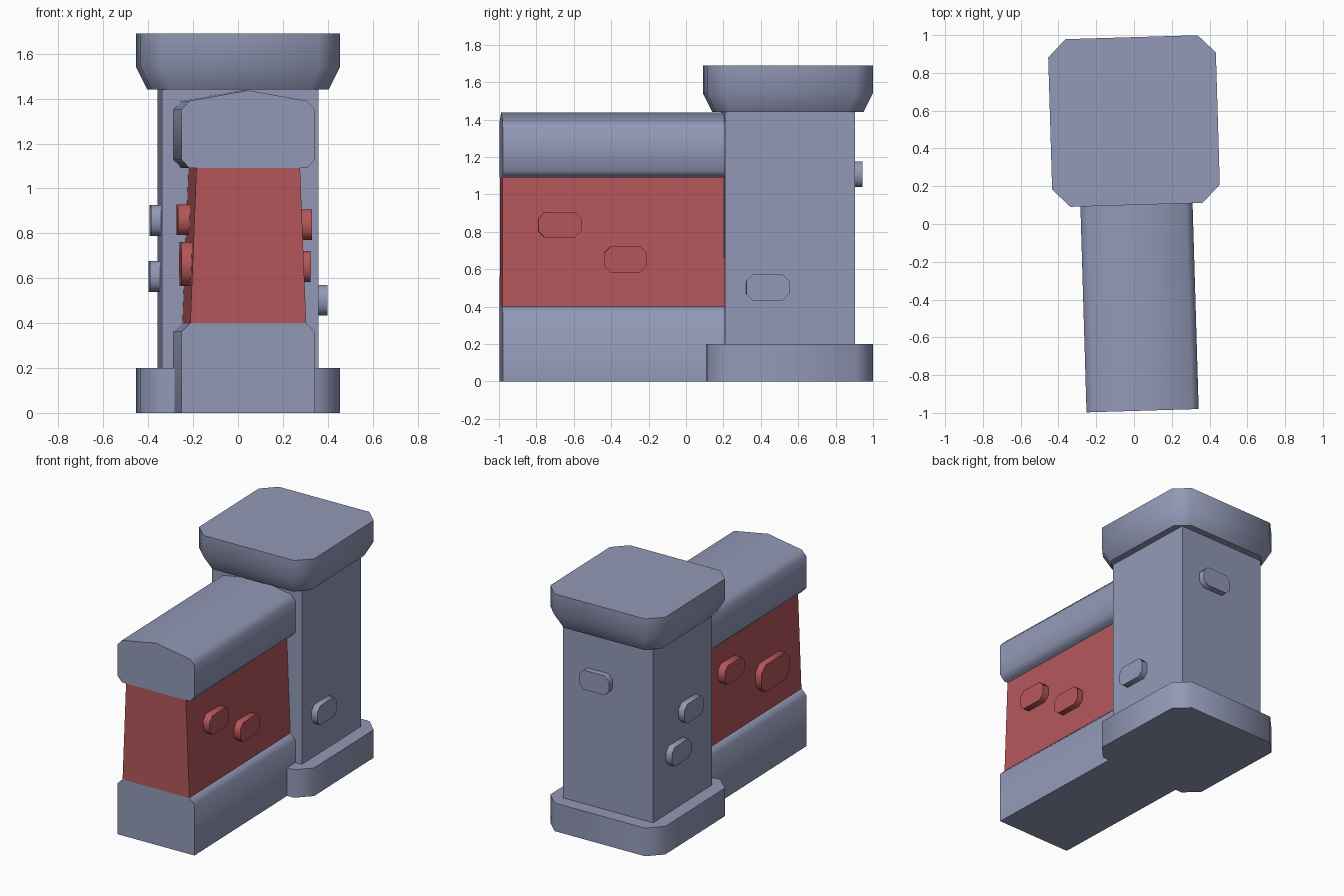
import bpy, bmesh, math
from mathutils import Matrix, Vector

if "Cube" in bpy.data.objects:
    bpy.data.objects.remove(bpy.data.objects["Cube"])

# Whole model is turned slightly about the pillar axis
PLACE = Matrix.Translation((0, 0.545, 0)) @ Matrix.Rotation(math.radians(1.7), 4, 'Z')


def material(name, rgb):
    m = bpy.data.materials.new(name)
    m.diffuse_color = (*rgb, 1)
    m.use_nodes = True
    m.node_tree.nodes["Principled BSDF"].inputs["Base Color"].default_value = m.diffuse_color
    return m


STONE = material("blue_grey_stone", (0.29, 0.32, 0.475))
RED = material("red_brick", (0.46, 0.095, 0.105))


def loft(name, rings, mat, smooth=True):
    """Solid skinned through matching rings of 3D points."""
    bm = bmesh.new()
    loops = [[bm.verts.new(p) for p in r] for r in rings]
    n = len(loops[0])
    for a, b in zip(loops, loops[1:]):
        for i in range(n):
            j = (i + 1) % n
            bm.faces.new((a[i], a[j], b[j], b[i]))
    bm.faces.new(loops[0][::-1])
    bm.faces.new(loops[-1])
    bmesh.ops.recalc_face_normals(bm, faces=bm.faces)
    me = bpy.data.meshes.new(name)
    bm.to_mesh(me)
    bm.free()
    me.transform(PLACE)
    me.materials.append(mat)
    ob = bpy.data.objects.new(name, me)
    bpy.context.collection.objects.link(ob)
    if smooth:
        bpy.ops.object.select_all(action='DESELECT')
        ob.select_set(True)
        bpy.context.view_layer.objects.active = ob
        bpy.ops.object.shade_smooth_by_angle(angle=math.radians(50))
    return ob


def chamfered(hx, hy, c):
    """Rectangle outline with cut corners."""
    return [(hx, -hy + c), (hx, hy - c), (hx - c, hy), (-hx + c, hy),
            (-hx, hy - c), (-hx, -hy + c), (-hx + c, -hy), (hx - c, -hy)]


def octagon(h, c, z):
    return [(x, y, z) for x, y in chamfered(h, h, c)]


# Pillar: foot, square shaft, flared cap
loft("pillar_foot", [octagon(0.444, 0.094, 0), octagon(0.444, 0.094, 0.2)], STONE)
S = 0.348
loft("pillar_shaft", [[(S, -S, z), (S, S, z), (-S, S, z), (-S, -S, z)] for z in (0.1, 1.5)],
     STONE, False)
loft("pillar_cap", [octagon(0.395, 0.084, 1.44), octagon(0.444, 0.094, 1.54),
                    octagon(0.444, 0.094, 1.69)], STONE)


# Wall: mirrored half profiles (x, z) extruded from the front end into the pillar
def wall_part(name, half, mat, smooth=True):
    outline = half + [(-x, z) for x, z in reversed(half) if x > 0]
    loft(name, [[(x, y, z) for x, z in outline] for y in (-1.534, -0.3)], mat, smooth)


wall_part("wall_footing", [(0.297, 0), (0.297, 0.362), (0.26, 0.4)], STONE)
wall_part("wall_brick_body", [(0.258, 0.4), (0.231, 1.09)], RED, False)
wall_part("wall_coping", [(0.262, 1.09), (0.297, 1.128), (0.297, 1.352),
                          (0.262, 1.39), (0, 1.437)], STONE)


# Raised stones: (name, side, outer distance, position along side, z, width, height, material)
SIDES = {'right': (Vector((1, 0, 0)), Vector((0, 1, 0))),
         'left': (Vector((-1, 0, 0)), Vector((0, 1, 0))),
         'back': (Vector((0, 1, 0)), Vector((1, 0, 0)))}
STONES = [
    ("wall_brick_right_front", 'right', 0.290, -1.229, 0.838, 0.23, 0.137, RED),
    ("wall_brick_right_back", 'right', 0.295, -0.877, 0.652, 0.23, 0.137, RED),
    ("wall_brick_left_front", 'left', 0.292, -1.176, 0.663, 0.33, 0.195, RED),
    ("wall_brick_left_back", 'left', 0.292, -0.696, 0.860, 0.23, 0.137, RED),
    ("pillar_stone_right", 'right', 0.393, -0.119, 0.502, 0.23, 0.137, STONE),
    ("pillar_stone_left_high", 'left', 0.393, -0.068, 0.857, 0.23, 0.137, STONE),
    ("pillar_stone_left_low", 'left', 0.393, 0.081, 0.608, 0.23, 0.137, STONE),
    ("pillar_stone_back", 'back', 0.393, 0.079, 1.107, 0.23, 0.137, STONE),
]
for name, side, outer, along, z, w, h, mat in STONES:
    normal, tangent = SIDES[side]
    shape = chamfered(w / 2, h / 2, h * 0.25)
    loft(name, [[normal * d + tangent * (along + u) + Vector((0, 0, z + v)) for u, v in shape]
                for d in (outer - 0.08, outer)], mat)
